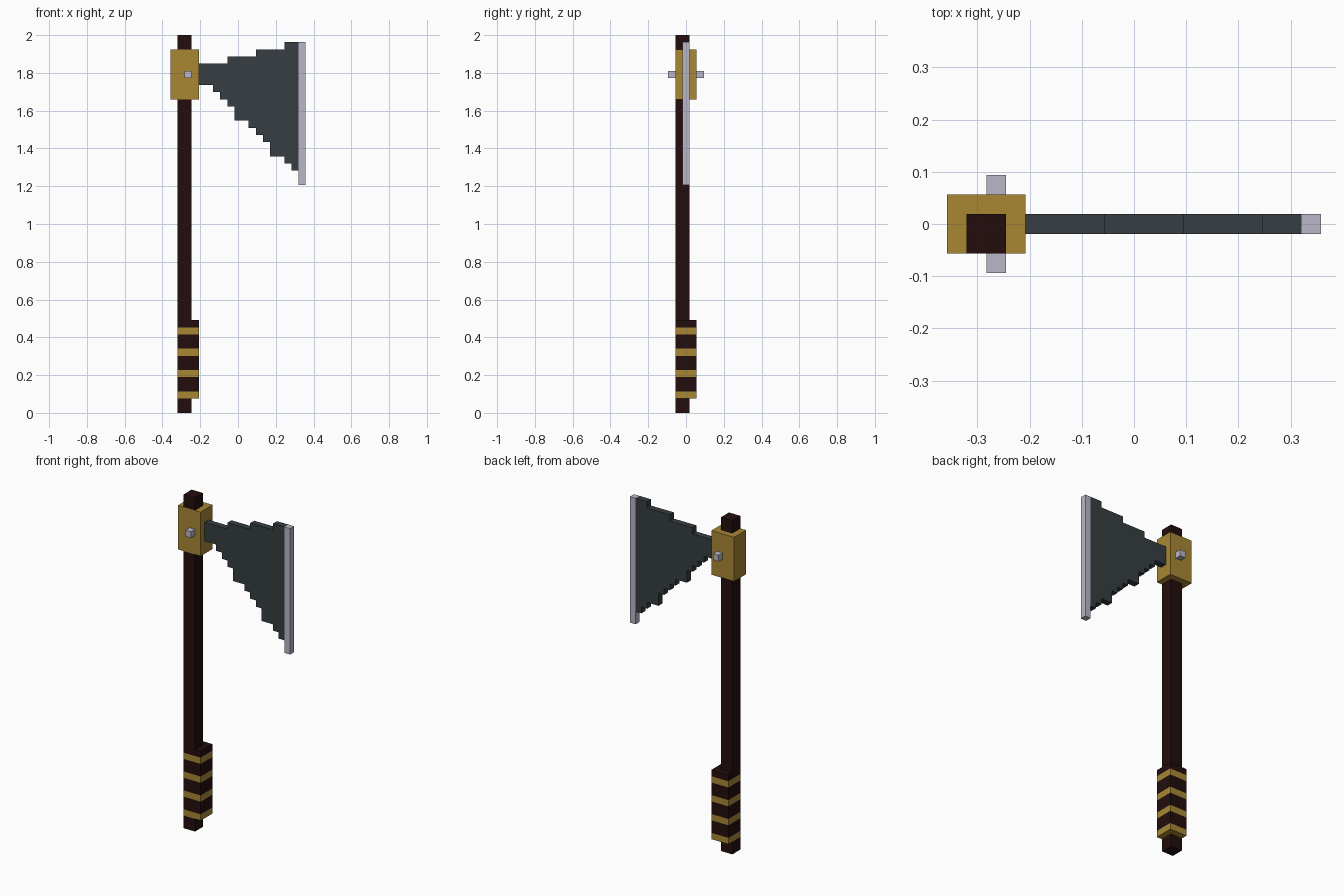
import bpy, bmesh

if "Cube" in bpy.data.objects:
    bpy.data.objects.remove(bpy.data.objects["Cube"])

U = 2 / 53  # one grid cell of the blocky style


def material(name, rgb):
    def lin(c):
        c /= 255
        return c / 12.92 if c <= 0.04045 else ((c + 0.055) / 1.055) ** 2.4
    m = bpy.data.materials.new(name)
    m.diffuse_color = (*[lin(c) for c in rgb], 1)
    m.use_nodes = True
    m.node_tree.nodes["Principled BSDF"].inputs["Base Color"].default_value = m.diffuse_color
    return m


WOOD = material("dark wood", (34, 13, 12))
GOLD = material("gold", (168, 135, 52))
IRON = material("dark iron", (54, 61, 66))
STEEL = material("pale steel", (186, 183, 201))


def finish(name, bm, mat):
    bmesh.ops.recalc_face_normals(bm, faces=bm.faces)
    me = bpy.data.meshes.new(name)
    bm.to_mesh(me)
    bm.free()
    me.materials.append(mat)
    ob = bpy.data.objects.new(name, me)
    bpy.context.collection.objects.link(ob)


def box(name, x, y, z, mat):
    # x, y, z are (min, max) in grid cells
    bm = bmesh.new()
    bmesh.ops.create_cube(bm, size=1)
    for v in bm.verts:
        v.co = [U * r[int(c > 0)] for c, r in zip(v.co, (x, y, z))]
    finish(name, bm, mat)


# Shaft, split where the grip and collar sit flush with it
SX, SY = (-8.5, -6.5), (-1.5, 0.5)
box("shaft_butt", SX, SY, (0, 2), WOOD)
box("shaft", SX, SY, (13, 44), WOOD)
box("shaft_tip", SX, SY, (51, 53), WOOD)

# Grip: gold bands alternating with wood
GX, GY = (-8.5, -5.5), (-1.5, 1.5)
for i in range(4):
    z = 2 + 3 * i
    box(f"grip_band_{i + 1}", GX, GY, (z, z + 1), GOLD)
    box(f"grip_wood_{i + 1}", GX, GY, (z + 1, min(z + 3, 13)), WOOD)

# Collar and the bolt heads on both sides
box("collar", (-9.5, -5.5), (-1.5, 1.5), (44, 51), GOLD)
for name, y in (("front", (-2.5, -1.5)), ("back", (1.5, 2.5))):
    box(f"bolt_{name}", (-7.5, -6.5), y, (47, 48), STEEL)

# Blade: stepped outline as (columns, height) runs from the collar outwards
TOP = [(4, 49), (4, 50), (4, 51), (2, 52)]
BOTTOM = [(2, 46), (1, 45), (1, 44), (1, 43), (2, 41), (1, 40),
          (1, 39), (1, 38), (2, 36), (1, 35), (1, 34)]


def steps(runs):
    pts, x = [], -5.5
    for n, z in runs:
        pts += [(x, z), (x + n, z)]
        x += n
    return pts


bm = bmesh.new()
outline = steps(BOTTOM) + steps(TOP)[::-1]
face = bm.faces.new([bm.verts.new((x * U, -0.5 * U, z * U)) for x, z in outline])
ext = bmesh.ops.extrude_face_region(bm, geom=[face], use_keep_orig=True)
bmesh.ops.translate(bm, vec=(0, U, 0),
                    verts=[g for g in ext["geom"] if isinstance(g, bmesh.types.BMVert)])
finish("blade", bm, IRON)

# Cutting edge
box("cutting_edge", (8.5, 9.5), (-0.5, 0.5), (32, 52), STEEL)
